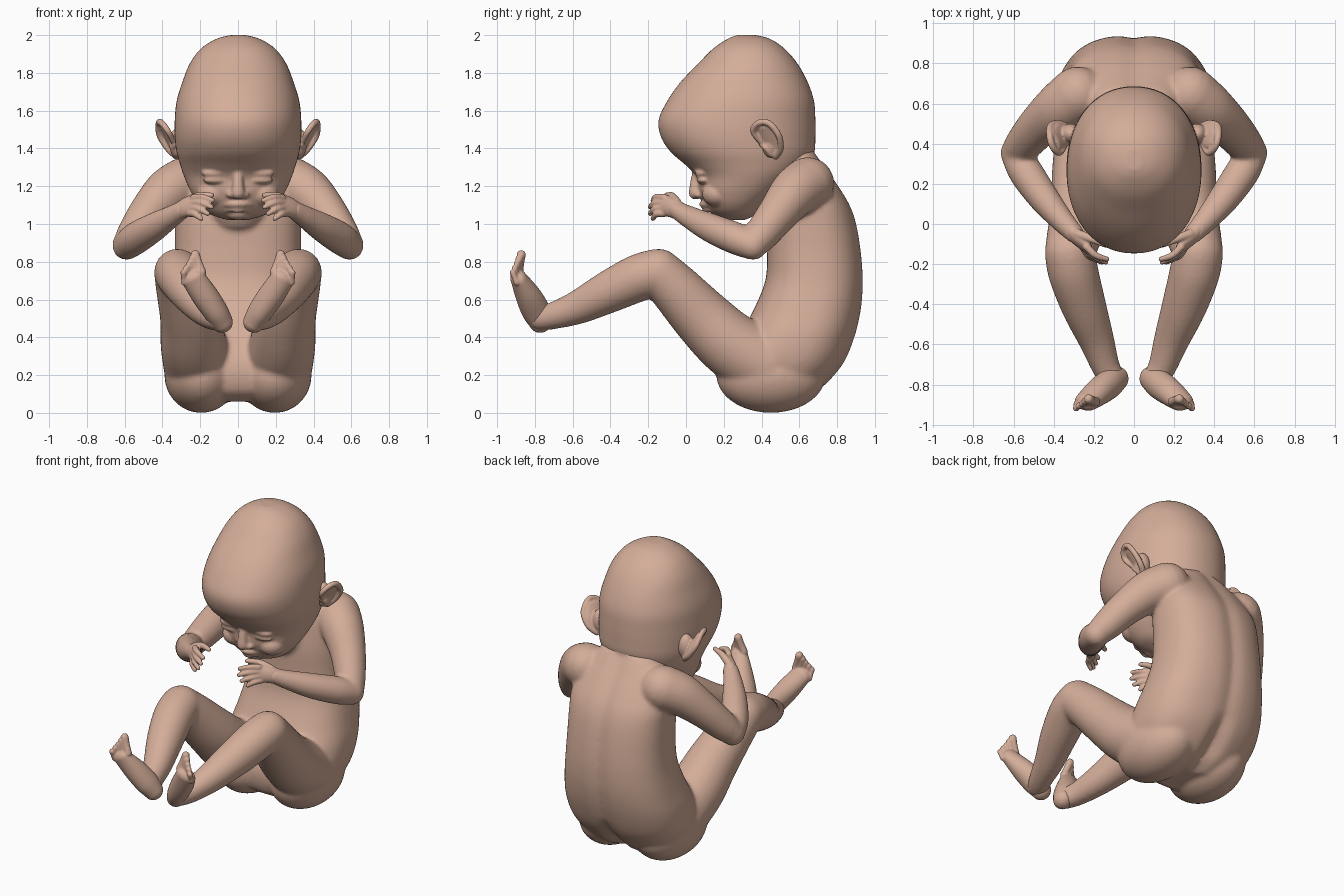
import bpy, bmesh, math
from mathutils import Vector, Matrix

skin = bpy.data.materials.new("skin")
skin.diffuse_color = (0.66, 0.42, 0.32, 1)
SEG = 40


def spline(pts, n=6):
    """Catmull-Rom through tuples of any length."""
    out = []
    for i in range(len(pts) - 1):
        p0, p1, p2, p3 = (pts[max(i - 1, 0)], pts[i], pts[i + 1], pts[min(i + 2, len(pts) - 1)])
        for k in range(n):
            t = k / n
            out.append(tuple(0.5 * (2 * b + (c - a) * t + (2 * a - 5 * b + 4 * c - d) * t * t
                                    + (3 * b - a - 3 * c + d) * t ** 3)
                             for a, b, c, d in zip(p0, p1, p2, p3)))
    return out + [tuple(pts[-1])]


def bridge(bm, rings):
    rows = [[bm.verts.new(p) for p in r] for r in rings]
    for a, b in zip(rows, rows[1:]):
        n = len(a)
        for i in range(n):
            bm.faces.new((a[i], a[(i + 1) % n], b[(i + 1) % n], b[i]))
    bm.faces.new(rows[0])
    bm.faces.new(rows[-1][::-1])


def stack(bm, stations, power, groove=None):
    """Level sections given as (z, front y, back y, half width)."""
    rings = []
    for z, yf, yb, hw in spline(stations):
        ring = []
        for i in range(SEG * 2):
            a = math.pi * i / SEG
            c, s = math.cos(a), math.sin(a)
            x = hw * math.copysign(abs(c) ** (2 / power), c)
            y = (yf + yb) / 2 + (yb - yf) / 2 * math.copysign(abs(s) ** (2 / power), s)
            if groove and s > 0:
                y -= groove(z) * math.exp(-(x / 0.05) ** 2)
            ring.append((x, y, z))
        rings.append(ring)
    bridge(bm, rings)


def tube(bm, pts, up, side=1):
    """Round-ended limb; points are (x, y, z, half width, half thickness)."""
    st = spline([p if len(p) == 5 else (*p, p[3]) for p in pts])
    cs = [Vector(p[:3]) for p in st]
    up = Vector(up)
    rings = []

    def ring(i, push=0.0, scale=1.0):
        t = (cs[min(i + 1, len(cs) - 1)] - cs[max(i - 1, 0)]).normalized()
        w = t.cross(up).normalized()
        n = w.cross(t)
        a, b = st[i][3] * scale, st[i][4] * scale
        c = cs[i] + t * push * min(st[i][3:])
        r = []
        for k in range(SEG):
            q = 2 * math.pi * k / SEG
            v = c + w * a * math.cos(q) + n * b * math.sin(q)
            r.append((v.x * side, v.y, v.z))
        rings.append(r)

    caps = [math.radians(d) for d in (82, 60, 40, 20)]
    for d in caps:
        ring(0, -math.sin(d), math.cos(d))
    for i in range(len(st)):
        ring(i)
    for d in reversed(caps):
        ring(len(st) - 1, math.sin(d), math.cos(d))
    bridge(bm, rings)


def ball(bm, c, r, side=1):
    m = Matrix.Translation((c[0] * side, c[1], c[2])) @ Matrix.Diagonal((*r, 1))
    bmesh.ops.create_uvsphere(bm, u_segments=32, v_segments=20, radius=1, matrix=m)


def finish(bm, name, voxel, smooth):
    bmesh.ops.recalc_face_normals(bm, faces=bm.faces)
    me = bpy.data.meshes.new(name)
    bm.to_mesh(me)
    bm.free()
    me.materials.append(skin)
    me.polygons.foreach_set("use_smooth", [True] * len(me.polygons))
    ob = bpy.data.objects.new(name, me)
    bpy.context.collection.objects.link(ob)
    r = ob.modifiers.new("fuse", 'REMESH')
    r.mode, r.voxel_size, r.use_smooth_shade = 'VOXEL', voxel, True
    s = ob.modifiers.new("soften", 'SMOOTH')
    s.factor, s.iterations = 0.5, smooth


# Torso, arms and legs fused into one skin
bm = bmesh.new()
stack(bm, [(0.06, 0.32, 0.60, 0.22), (0.12, 0.24, 0.71, 0.32), (0.25, 0.22, 0.83, 0.385),
           (0.40, 0.28, 0.895, 0.395), (0.55, 0.36, 0.93, 0.37), (0.70, 0.42, 0.94, 0.345),
           (0.85, 0.43, 0.93, 0.335), (1.00, 0.43, 0.905, 0.335), (1.10, 0.44, 0.87, 0.335),
           (1.20, 0.45, 0.81, 0.31), (1.30, 0.46, 0.74, 0.25), (1.38, 0.47, 0.685, 0.18)], 2.5,
      lambda z: 0.015 + 0.05 * max(0, min(1, (0.35 - z) / 0.2)))
tube(bm, [(0, 0.52, 1.1, 0.17), (0, 0.51, 1.4, 0.17)], (0, 1, 0))
for s in (1, -1):
    ball(bm, (0.195, 0.45, 0.2), (0.195, 0.29, 0.2), s)
    # thigh, then shin
    tube(bm, [(0.205, 0.42, 0.25, 0.19), (0.235, 0.24, 0.36, 0.175), (0.255, 0.09, 0.50, 0.158),
              (0.295, -0.05, 0.65, 0.138), (0.32, -0.14, 0.74, 0.125)], (0, 0.7, 0.7), s)
    tube(bm, [(0.32, -0.145, 0.745, 0.125), (0.30, -0.25, 0.715, 0.125), (0.25, -0.41, 0.64, 0.112),
              (0.19, -0.57, 0.56, 0.09), (0.145, -0.70, 0.515, 0.072),
              (0.11, -0.77, 0.50, 0.065)], (0, 0.3, 0.9), s)
    # upper arm, then forearm
    tube(bm, [(0.28, 0.645, 1.215, 0.14), (0.37, 0.575, 1.165, 0.13), (0.47, 0.49, 1.06, 0.108),
              (0.55, 0.40, 0.945, 0.092), (0.59, 0.355, 0.89, 0.076)], (0, 0.5, 1), s)
    tube(bm, [(0.59, 0.355, 0.885, 0.076), (0.54, 0.26, 0.925, 0.085), (0.45, 0.13, 0.98, 0.077),
              (0.36, 0.02, 1.035, 0.06), (0.295, -0.05, 1.075, 0.048)], (0, 0, 1), s)
finish(bm, "body", 0.012, 10)

# Head with a small sleeping face
bm = bmesh.new()
stack(bm, [(2.0, 0.27, 0.37, 0.04), (1.98, 0.22, 0.445, 0.115), (1.93, 0.145, 0.52, 0.195),
           (1.85, 0.065, 0.59, 0.255), (1.75, -0.03, 0.645, 0.295), (1.65, -0.10, 0.678, 0.325),
           (1.55, -0.145, 0.685, 0.335), (1.46, -0.132, 0.685, 0.335), (1.38, -0.08, 0.68, 0.325),
           (1.31, 0.0, 0.65, 0.305), (1.25, 0.055, 0.60, 0.285), (1.17, 0.07, 0.52, 0.25),
           (1.10, 0.105, 0.43, 0.205), (1.05, 0.15, 0.37, 0.145), (1.02, 0.21, 0.31, 0.05)], 2.15)
tube(bm, [(0, 0.06, 1.28, 0.025), (0, 0.05, 1.22, 0.028), (0, 0.05, 1.165, 0.036)], (0, 1, 0))
for s in (1, -1):
    ball(bm, (0.034, 0.072, 1.155), (0.026, 0.03, 0.02), s)      # nostril wings
    ball(bm, (0.12, 0.087, 1.268), (0.072, 0.04, 0.022), s)      # upper lid
    ball(bm, (0.12, 0.092, 1.232), (0.066, 0.037, 0.021), s)     # lower lid
    ball(bm, (0.13, 0.17, 1.16), (0.085, 0.085, 0.07), s)        # cheek
for z, y, w in ((1.105, 0.088, 0.085), (1.076, 0.105, 0.07)):    # lips
    tube(bm, [(-w, y + 0.045, z - 0.008, 0.008), (-w / 2, y + 0.012, z, 0.014), (0, y, z, 0.018),
              (w / 2, y + 0.012, z, 0.014), (w, y + 0.045, z - 0.008, 0.008)], (0, 0, 1))
ball(bm, (0, 0.19, 1.055), (0.07, 0.055, 0.035))                 # chin
finish(bm, "head", 0.009, 4)

for s, tag in ((1, "right"), (-1, "left")):
    # Ear: rim, thin dish and root
    bm = bmesh.new()
    n = (0.85, -0.35, -0.35)
    tube(bm, [(0.335, 0.41, 1.42, 0.014), (0.37, 0.355, 1.49, 0.016), (0.405, 0.385, 1.535, 0.017),
              (0.42, 0.44, 1.532, 0.017), (0.415, 0.49, 1.47, 0.017), (0.37, 0.5, 1.40, 0.018),
              (0.325, 0.475, 1.36, 0.02)], n, s)
    tube(bm, [(0.325, 0.472, 1.37, 0.03, 0.014), (0.355, 0.45, 1.44, 0.06, 0.016),
              (0.39, 0.42, 1.515, 0.05, 0.014)], n, s)
    tube(bm, [(0.335, 0.40, 1.42, 0.014), (0.345, 0.425, 1.40, 0.016), (0.335, 0.45, 1.37, 0.016)], n, s)
    ball(bm, (0.315, 0.45, 1.43), (0.05, 0.05, 0.08), s)
    finish(bm, tag + "_ear", 0.006, 4)

    # Hand: palm, four fingers, thumb
    bm = bmesh.new()
    n = (0.7, -0.65, 0.2)
    tube(bm, [(0.32, -0.02, 1.06, 0.048, 0.046), (0.28, -0.07, 1.085, 0.052, 0.036),
              (0.235, -0.115, 1.098, 0.055, 0.026)], n, s)
    tips = [(0.135, -0.175, 1.125), (0.14, -0.19, 1.09), (0.16, -0.19, 1.055), (0.195, -0.175, 1.028)]
    for k, tip in enumerate(tips):
        base = Vector((0.235 + 0.006 * k, -0.115, 1.14 - 0.028 * k))
        mid = (base + Vector(tip)) / 2 + Vector((0.004, -0.012, 0.01))
        tube(bm, [(*base, 0.019), (*mid, 0.017), (*tip, 0.013)], n, s)
    tube(bm, [(0.28, -0.05, 1.115, 0.025), (0.21, -0.075, 1.148, 0.02),
              (0.14, -0.105, 1.152, 0.014)], n, s)
    finish(bm, tag + "_hand", 0.006, 3)

    # Foot: sole and five toes
    bm = bmesh.new()
    n = (0.1, -1, -0.2)
    tube(bm, [(0.085, -0.77, 0.482, 0.058, 0.062), (0.12, -0.795, 0.54, 0.066, 0.075),
              (0.175, -0.835, 0.62, 0.07, 0.068), (0.235, -0.885, 0.71, 0.064, 0.045)], n, s)
    for k in range(5):
        f = k / 4
        r = 0.024 - 0.007 * min(1, f * 2)
        base = (0.192 + 0.092 * f, -0.885 - 0.01 * f, 0.745 - 0.055 * f)
        tip = (0.226 + 0.062 * f, -0.872 - 0.045 * f, 0.838 - 0.095 * f)
        mid = tuple((a + b) / 2 for a, b in zip(base, tip))
        tube(bm, [(*base, r), (*mid, r * 0.9), (*tip, r)], n, s)
    finish(bm, tag + "_foot", 0.006, 3)
